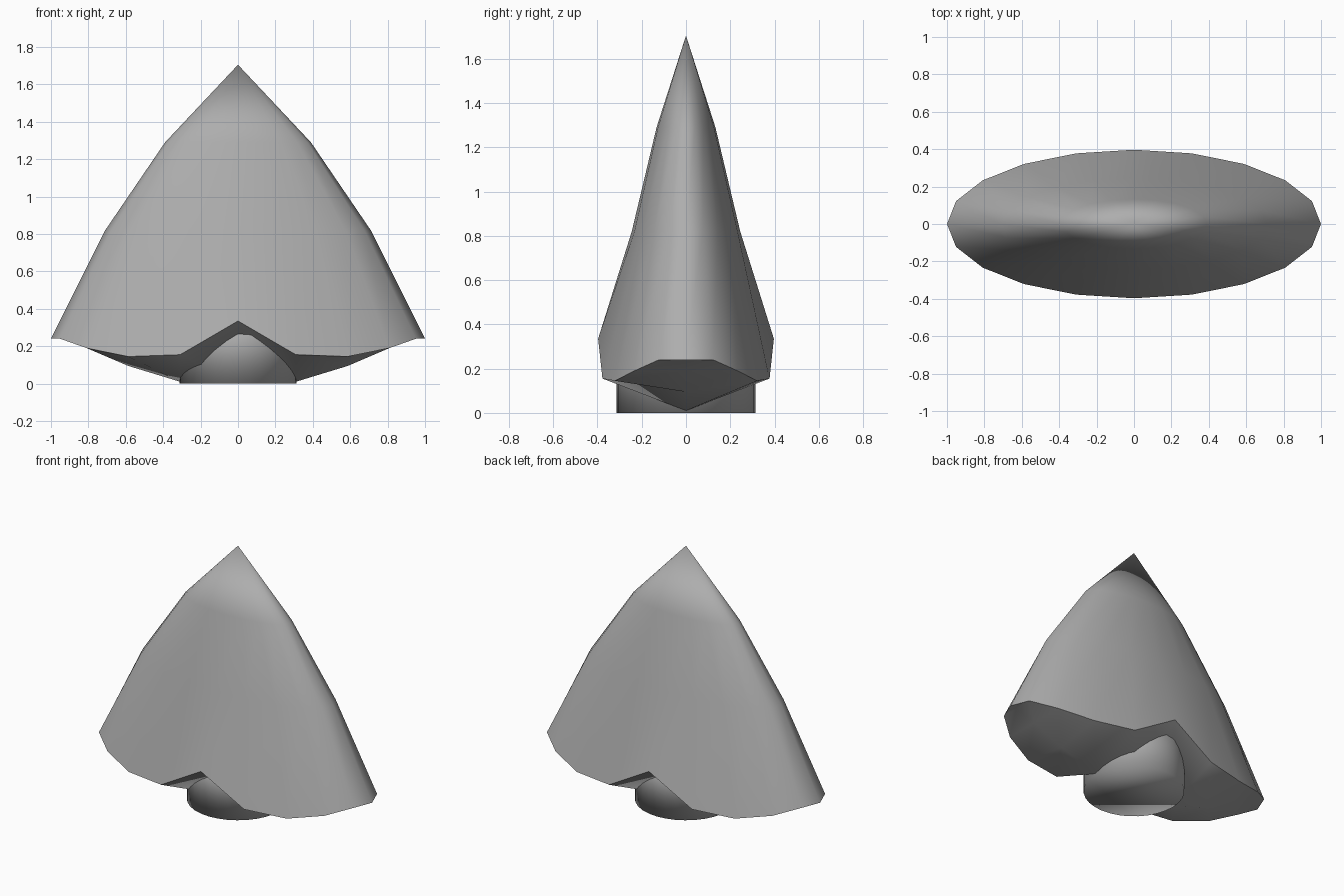
import bpy, bmesh, math

if "Cube" in bpy.data.objects:
    bpy.data.objects.remove(bpy.data.objects["Cube"])

N = 20
STEP = 2 * math.pi / N
RIM_Z = [0.335, 0.155, 0.145, 0.19, 0.24, 0.24]   # rim height, centre to tip
KEEL_Z = [0.01, 0.01, 0.095, 0.19, 0.24, 0.24]    # underside height on y = 0

grey = bpy.data.materials.new("dark_grey")
grey.diffuse_color = (0.42, 0.42, 0.42, 1)
grey.use_nodes = True
grey.node_tree.nodes["Principled BSDF"].inputs["Base Color"].default_value = grey.diffuse_color


def finish(bm, name):
    bmesh.ops.recalc_face_normals(bm, faces=bm.faces)
    for f in bm.faces:
        f.smooth = True
    mesh = bpy.data.meshes.new(name)
    bm.to_mesh(mesh)
    bm.free()
    mesh.materials.append(grey)
    obj = bpy.data.objects.new(name, mesh)
    bpy.context.collection.objects.link(obj)
    return obj


def ring(bm, rx, ry, height):
    return [bm.verts.new((rx * math.sin(k * STEP), -ry * math.cos(k * STEP), height(k)))
            for k in range(N)]


def column(k):
    # distance of a ring vertex from the centre plane, in columns
    k %= N // 2
    return min(k, N // 2 - k)


# Flattened pointed shell with a wavy lower rim
bm = bmesh.new()
rim = ring(bm, 1.0, 0.397, lambda k: RIM_Z[column(k)])
middle = ring(bm, 0.71, 0.245, lambda k: 0.82)
upper = ring(bm, 0.39, 0.133, lambda k: 1.29)
apex = bm.verts.new((0, 0, 1.705))
for k in range(N):
    n = (k + 1) % N
    bm.faces.new((rim[k], rim[n], middle[n], middle[k]))
    bm.faces.new((middle[k], middle[n], upper[n], upper[k]))
    bm.faces.new((upper[k], upper[n], apex))

# Folded underside running from the rim down to a central keel
columns = []
for j in range(-5, 6):
    front, back = rim[j % N], rim[(10 - j) % N]
    keel = front if abs(j) == 5 else bm.verts.new((math.sin(j * STEP), 0, KEEL_Z[abs(j)]))
    columns.append((front, keel, back))
for a, b in zip(columns, columns[1:]):
    for r in range(2):
        for tri in ((a[r], b[r + 1], b[r]), (a[r], a[r + 1], b[r + 1])):
            if len(set(tri)) == 3:
                bm.faces.new(tri)

# Only the rim is a hard edge
for k in range(N):
    bm.edges.get((rim[k], rim[(k + 1) % N])).smooth = False
finish(bm, "pointed_shell")

# Round plug under the shell, softly shaded over its bottom edge
bm = bmesh.new()
bmesh.ops.create_cone(bm, cap_ends=True, segments=32, radius1=0.313, radius2=0.313, depth=0.4)
bmesh.ops.translate(bm, verts=bm.verts, vec=(0, 0, 0.2))
finish(bm, "plug")
